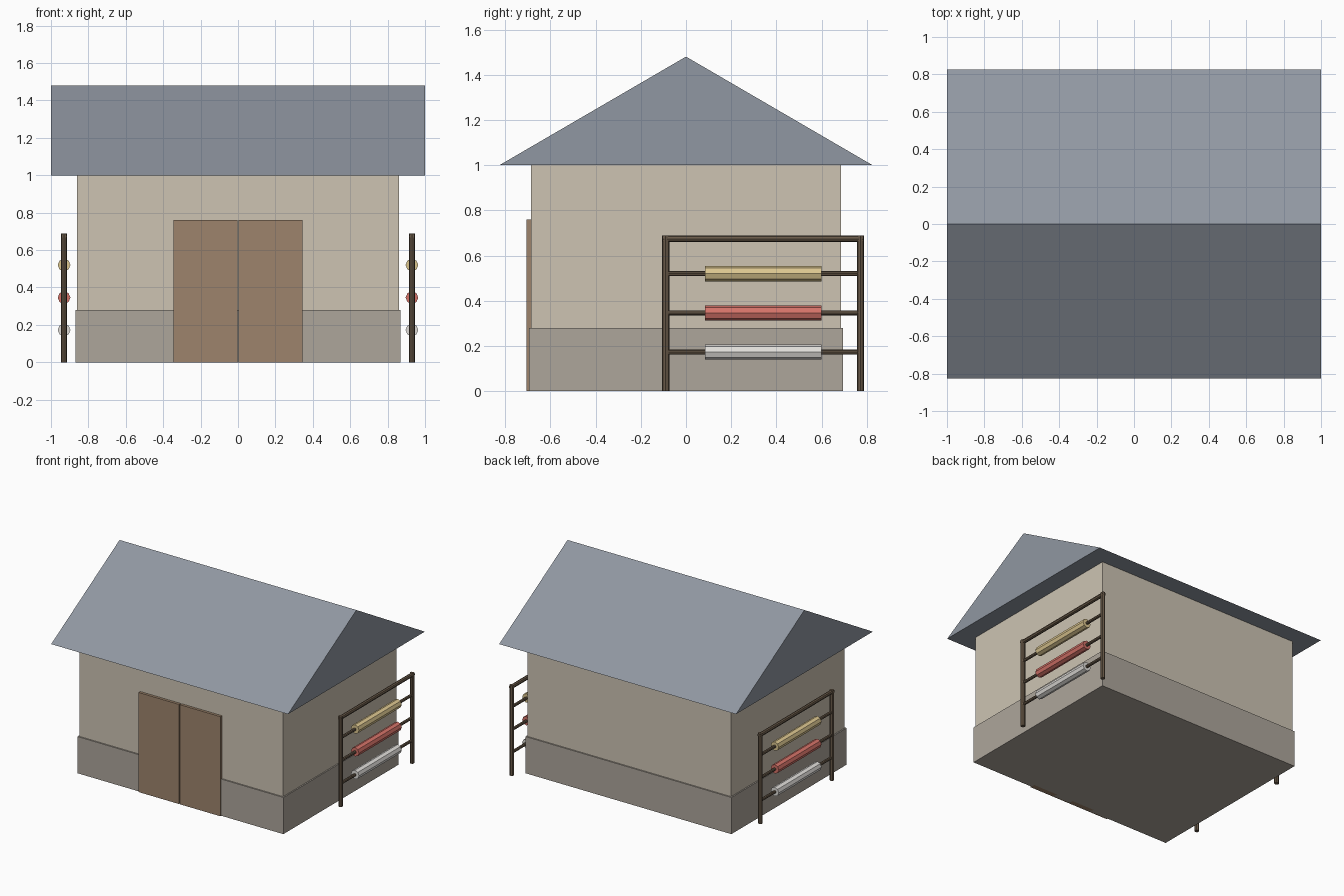
import bpy, bmesh, math

if "Cube" in bpy.data.objects:
    bpy.data.objects.remove(bpy.data.objects["Cube"])


def material(name, rgb):
    m = bpy.data.materials.new(name)
    m.diffuse_color = (*rgb, 1)
    m.use_nodes = True
    m.node_tree.nodes["Principled BSDF"].inputs["Base Color"].default_value = m.diffuse_color
    return m


WALL = material("plaster", (0.61, 0.55, 0.45))
STONE = material("stone", (0.42, 0.38, 0.33))
ROOF = material("slate", (0.28, 0.31, 0.36))
DOOR = material("door_wood", (0.34, 0.23, 0.15))
WOOD = material("dark_wood", (0.14, 0.10, 0.065))
CLOTHS = [("white", material("white_cloth", (0.75, 0.73, 0.70))),
          ("red", material("red_cloth", (0.66, 0.17, 0.14))),
          ("yellow", material("yellow_cloth", (0.72, 0.57, 0.28)))]


def box(name, lo, hi, mat):
    bpy.ops.mesh.primitive_cube_add(size=1, location=[(a + b) / 2 for a, b in zip(lo, hi)])
    o = bpy.context.object
    o.name = name
    o.scale = [b - a for a, b in zip(lo, hi)]
    bpy.ops.object.transform_apply(location=False, rotation=False, scale=True)
    o.data.materials.append(mat)


def rod(name, centre, radius, length, mat, along_y=True):
    rot = (math.pi / 2, 0, 0) if along_y else (0, 0, 0)
    bpy.ops.mesh.primitive_cylinder_add(vertices=8, radius=radius, depth=length,
                                        location=centre, rotation=rot)
    o = bpy.context.object
    o.name = name
    o.data.materials.append(mat)


# building body
box("plinth", (-0.87, -0.695, 0), (0.87, 0.695, 0.28), STONE)
box("walls", (-0.86, -0.685, 0.02), (0.86, 0.685, 1.0), WALL)

# gable roof: triangle extruded along x
bm = bmesh.new()
tri = bm.faces.new([bm.verts.new((-1, y, z)) for y, z in ((-0.825, 1), (0.825, 1), (0, 1.48))])
ext = bmesh.ops.extrude_face_region(bm, geom=[tri])
bmesh.ops.translate(bm, vec=(2, 0, 0),
                    verts=[g for g in ext["geom"] if isinstance(g, bmesh.types.BMVert)])
bmesh.ops.recalc_face_normals(bm, faces=bm.faces)
mesh = bpy.data.meshes.new("roof")
bm.to_mesh(mesh)
bm.free()
mesh.materials.append(ROOF)
bpy.context.collection.objects.link(bpy.data.objects.new("roof", mesh))

# double door
box("door_leaf_left", (-0.345, -0.705, 0), (-0.003, -0.665, 0.76), DOOR)
box("door_leaf_right", (0.003, -0.705, 0), (0.345, -0.665, 0.76), DOOR)

# drying racks with cloth rolls: the left one sits centred, the right one further back
for side, x, yc in (("left", -0.93, 0.0), ("right", 0.93, 0.341)):
    for end, dy in (("front", -0.431), ("back", 0.431)):
        rod(f"{side}_rack_{end}_post", (x, yc + dy, 0.344), 0.0165, 0.688, WOOD, False)
    rod(f"{side}_rack_top_rail", (x, yc, 0.674), 0.015, 0.89, WOOD)
    for (colour, mat), z in zip(CLOTHS, (0.173, 0.346, 0.52)):
        rod(f"{side}_rack_{colour}_rail", (x, yc, z), 0.011, 0.862, WOOD)
        rod(f"{side}_rack_{colour}_roll", (x, yc, z), 0.034, 0.516, mat)
